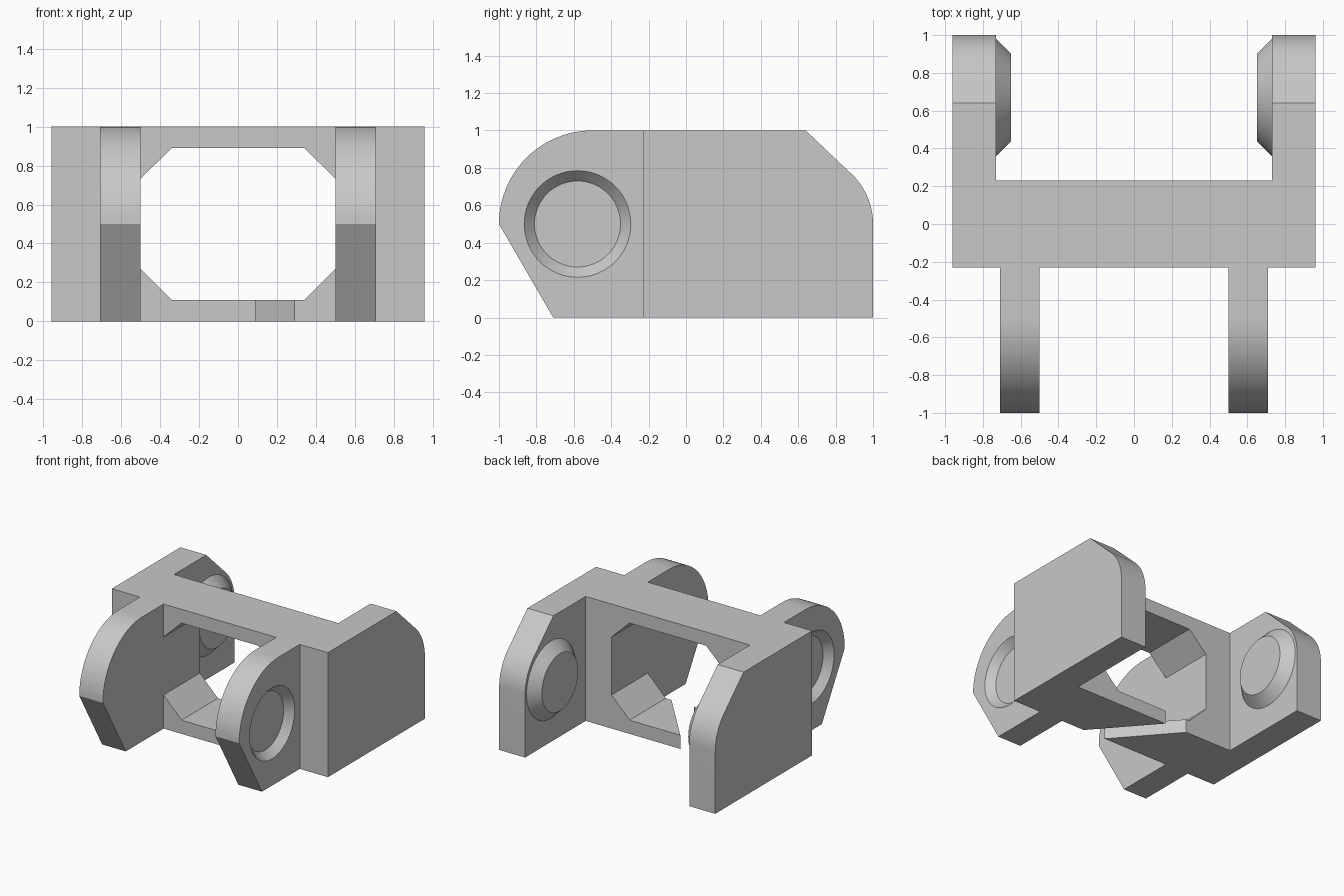
import bpy, math
from mathutils import Vector, Matrix

if "Cube" in bpy.data.objects:
    bpy.data.objects.remove(bpy.data.objects["Cube"], do_unlink=True)

grey = bpy.data.materials.new("light_grey")
grey.use_nodes = True
colour = (0.58, 0.58, 0.58, 1)
grey.diffuse_color = colour
grey.node_tree.nodes["Principled BSDF"].inputs["Base Color"].default_value = colour


def prism(name, outline, axis, lo, hi):
    """Extrude a 2D outline along the given axis (0 = x, 1 = y, 2 = z)."""
    def place(p, d):
        c = list(p)
        c.insert(axis, d)
        return c
    n = len(outline)
    verts = [place(p, lo) for p in outline] + [place(p, hi) for p in outline]
    faces = [list(range(n))[::-1], list(range(n, 2 * n))]
    faces += [[i, (i + 1) % n, (i + 1) % n + n, i + n] for i in range(n)]
    return finish(name, verts, faces)


def finish(name, verts, faces):
    import bmesh
    mesh = bpy.data.meshes.new(name)
    mesh.from_pydata(verts, [], faces)
    bm = bmesh.new()
    bm.from_mesh(mesh)
    bmesh.ops.recalc_face_normals(bm, faces=bm.faces)
    bm.to_mesh(mesh)
    bm.free()
    mesh.materials.append(grey)
    obj = bpy.data.objects.new(name, mesh)
    bpy.context.collection.objects.link(obj)
    return obj


def arc(cy, cz, r, start, end, steps):
    angles = [math.radians(start + (end - start) * i / steps) for i in range(steps + 1)]
    return [(cy + r * math.cos(a), cz + r * math.sin(a)) for a in angles]


def cone(name, y, x0, r0, x1, r1, sides=64):
    """Truncated cone lying along x at mid height."""
    ring = [(math.cos(2 * math.pi * i / sides), math.sin(2 * math.pi * i / sides))
            for i in range(sides)]
    verts = [(x, y + r * c, 0.5 + r * s) for x, r in ((x0, r0), (x1, r1)) for c, s in ring]
    faces = [list(range(sides)), list(range(sides, 2 * sides))]
    faces += [[i, (i + 1) % sides, (i + 1) % sides + sides, i + sides] for i in range(sides)]
    return finish(name, verts, faces)


def combine(target, tool, operation):
    mod = target.modifiers.new(tool.name, "BOOLEAN")
    mod.operation, mod.solver, mod.object = operation, "EXACT", tool
    bpy.context.view_layer.objects.active = target
    bpy.ops.object.modifier_apply(modifier=mod.name)
    bpy.data.objects.remove(tool, do_unlink=True)


# Central frame with chamfered window and diagonal slit in the lower bar
D = 0.23
link = prism("link_frame", [(-0.96, 0), (0.96, 0), (0.96, 1), (-0.96, 1)], 1, -D, D)
window = [(0.5, 0.27), (0.5, 0.735), (0.34, 0.89), (-0.34, 0.89),
          (-0.5, 0.735), (-0.5, 0.27), (-0.34, 0.11), (0.34, 0.11)]
combine(link, prism("window_cutter", window, 1, -1, 1), "DIFFERENCE")
slit = [(0.09, -D), (0.29, -D), (-0.11, D), (-0.31, D)]
combine(link, prism("slit_cutter", slit, 2, -0.1, 0.2), "DIFFERENCE")

# Side profiles of the arms
front_profile = [(-D, 1)] + arc(-0.5, 0.5, 0.5, 90, 180, 24) + [(-0.71, 0), (-D, 0)]
back_profile = [(D, 0), (1, 0)] + arc(0.63, 0.5, 0.37, 0, 50, 12) + [(0.64, 1), (D, 1)]

for s in (-1, 1):
    # Front arm with a tapered socket on its outer face
    arm = prism("front_arm", front_profile, 0, *sorted((s * 0.5, s * 0.71)))
    socket = cone("socket_cutter", -0.58, s * 0.65, 0.23, s * 0.71, 0.285)
    lip = cone("lip_cutter", -0.58, s * 0.71, 0.285, s * 0.8, 0.285)
    combine(socket, lip, "UNION")
    combine(arm, socket, "DIFFERENCE")
    combine(link, arm, "UNION")
    # Back arm with a tapered stud on its inner face
    arm = prism("back_arm", back_profile, 0, *sorted((s * 0.73, s * 0.96)))
    stud = cone("stud", 0.67, s * 0.73, 0.31, s * 0.65, 0.23)
    combine(arm, stud, "UNION")
    combine(link, arm, "UNION")

# Smooth the curved sides, keep the edges crisp
bpy.ops.object.select_all(action="DESELECT")
link.select_set(True)
bpy.context.view_layer.objects.active = link
bpy.ops.object.shade_smooth_by_angle(angle=math.radians(25))
